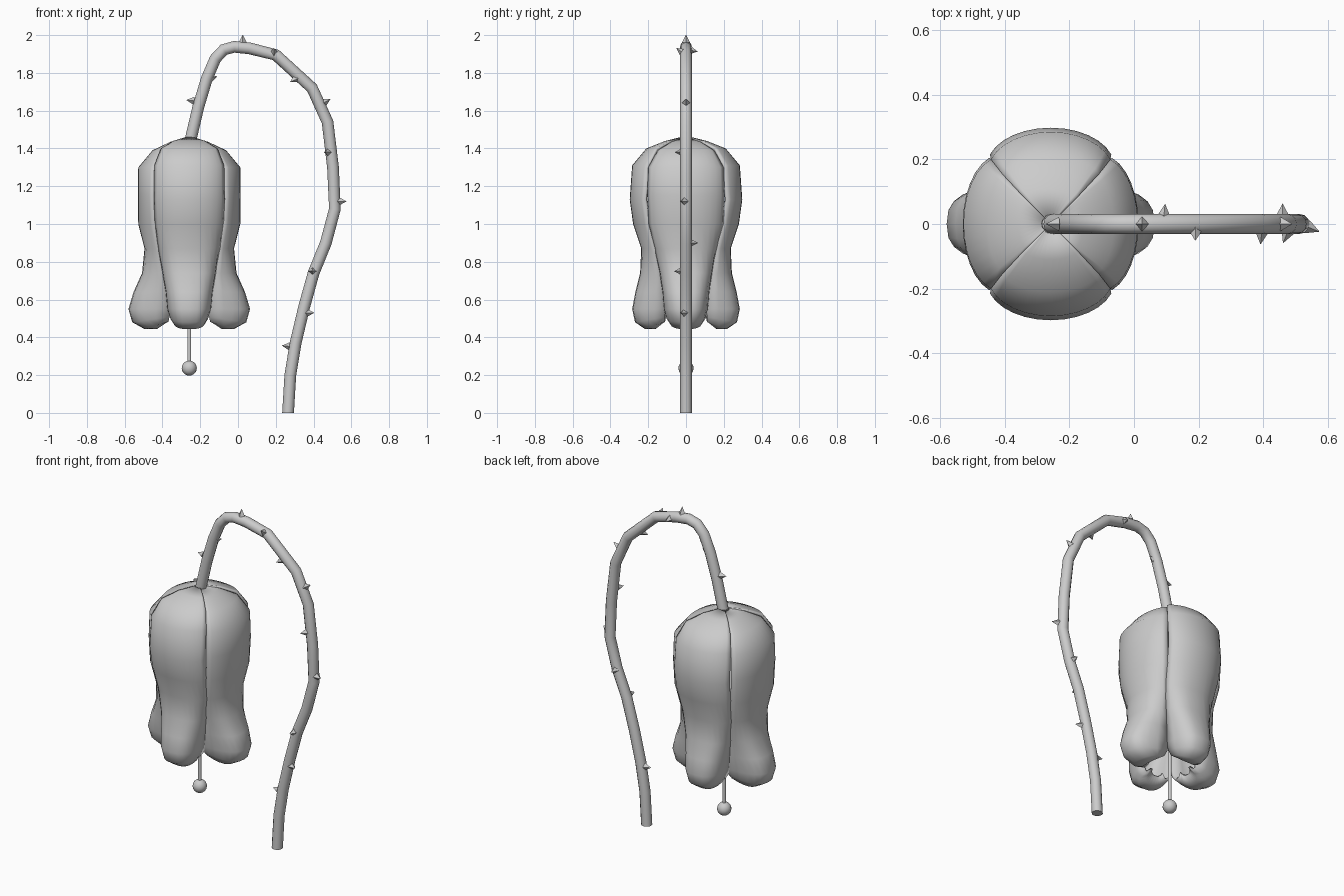
import bpy, bmesh, math
from mathutils import Vector, Matrix

if "Cube" in bpy.data.objects:
    bpy.data.objects.remove(bpy.data.objects["Cube"])

CX = -0.258  # flower axis


def finish(bm, name, angle=50):
    bmesh.ops.recalc_face_normals(bm, faces=bm.faces)
    me = bpy.data.meshes.new(name)
    bm.to_mesh(me)
    bm.free()
    ob = bpy.data.objects.new(name, me)
    bpy.context.collection.objects.link(ob)
    bpy.ops.object.select_all(action='DESELECT')
    ob.select_set(True)
    bpy.context.view_layer.objects.active = ob
    if angle:
        bpy.ops.object.shade_smooth_by_angle(angle=math.radians(angle))
    return ob


# Petal rows: z, centre radius, half width, edge depth
SIDE = [(1.455, .03, .02, .018), (1.435, .10, .08, .075), (1.39, .195, .15, .145),
        (1.30, .27, .20, .185), (1.15, .272, .205, .19), (1.0, .27, .198, .18),
        (.87, .237, .167, .155), (.74, .25, .140, .125), (.64, .295, .125, .11),
        (.55, .322, .118, .105), (.48, .302, .105, .105), (.443, .235, .085, .11),
        (.445, .17, .06, .11), (.485, .125, .035, .105)]
FRONT = [(1.46, .03, .02, .02), (1.44, .11, .085, .085), (1.40, .21, .15, .155),
         (1.31, .285, .185, .20), (1.13, .298, .188, .215), (1.0, .28, .182, .195),
         (.87, .237, .165, .16), (.74, .243, .142, .13), (.64, .268, .125, .115),
         (.55, .285, .117, .11), (.48, .27, .102, .11), (.443, .215, .083, .11),
         (.445, .16, .06, .11), (.485, .12, .035, .105)]


def petal(name, rows, turn):
    bm = bmesh.new()
    n, amax = 12, math.radians(72)
    rot = Matrix.Rotation(turn, 3, 'Z')
    grid = []
    for z, r, w, d in rows:
        # arc-shaped section above, folded boxy channel below
        t = min(max((.95 - z) / .25, 0), 1)
        lift = 0.04 * min(max((.55 - z) / .1, 0), 1)
        line = []
        for i in range(n + 1):
            u = 2 * i / n - 1
            a, b = amax * u, abs(u) * math.pi / 2
            k1 = (math.cos(a) - math.cos(amax)) / (1 - math.cos(amax))
            s1 = math.sin(a) / math.sin(amax)
            k2 = max(math.cos(b), 0) ** .75
            s2 = math.copysign(math.sin(b) ** .75, u)
            k, s = k1 + (k2 - k1) * t, s1 + (s2 - s1) * t
            p = rot @ Vector((d + (r - d) * k, w * s, z + lift * (1 - k)))
            line.append(bm.verts.new(p + Vector((CX, 0, 0))))
        grid.append(line)
    for a, b in zip(grid, grid[1:]):
        for i in range(n):
            bm.faces.new((a[i], b[i], b[i + 1], a[i + 1]))
    ob = finish(bm, name)
    # make normals face outward so the thickness grows inward
    out = rot @ Vector((1, 0, 0))
    if sum(p.normal.dot(out) * p.area for p in ob.data.polygons) < 0:
        ob.data.flip_normals()
    s = ob.modifiers.new("thickness", 'SOLIDIFY')
    s.thickness, s.offset = 0.015, -1


for i, nm in enumerate(("right", "back", "left", "front")):
    petal("petal_" + nm, FRONT if i % 2 else SIDE, i * math.pi / 2)

# Curved stem
PATH = [(.265, 0), (.277, .2), (.305, .37), (.35, .56), (.40, .74), (.465, .90),
        (.513, 1.08), (.503, 1.3), (.474, 1.54), (.392, 1.72), (.20, 1.895), (.06, 1.93),
        (-.02, 1.938), (-.075, 1.923), (-.12, 1.875), (-.165, 1.77), (-.21, 1.62), (-.25, 1.45)]
bm = bmesh.new()
pts = [Vector((x, 0, z)) for x, z in PATH]
rings = []
for i, p in enumerate(pts):
    t = (pts[min(i + 1, len(pts) - 1)] - pts[max(i - 1, 0)]).normalized()
    if i == 0:
        t = Vector((0, 0, 1))
    side = Vector((0, 1, 0))
    nrm = side.cross(t)
    rings.append([bm.verts.new(p + 0.031 * (nrm * math.cos(a) + side * math.sin(a)))
                  for a in [j * math.tau / 12 for j in range(12)]])
for a, b in zip(rings, rings[1:]):
    for j in range(12):
        bm.faces.new((a[j], a[j - 1], b[j - 1], b[j]))
bm.faces.new(rings[0])
bm.faces.new(rings[-1])
finish(bm, "stem")

# Thorns: stem centre x, z, then pointing direction
THORNS = [(.295, .35, (-1, .1, .1)), (.345, .53, (.9, -.4, 0)), (.398, .75, (-.1, -1, 0)),
          (.46, .90, (0, 1, 0)), (.515, 1.12, (1, -.4, 0)), (.485, 1.38, (-.4, -1, 0)),
          (.435, 1.63, (.85, 0, .5)), (.325, 1.78, (-.7, -.4, -.4)), (.19, 1.895, (0, -.7, .5)),
          (.09, 1.925, (.1, 1, -.2)), (.025, 1.938, (0, 0, 1)), (-.17, 1.76, (.8, 0, .3)),
          (-.21, 1.65, (-1, 0, .1))]
bm = bmesh.new()
for x, z, d in THORNS:
    d = Vector(d).normalized()
    m = (Matrix.Translation(Vector((x, 0, z)) + d * 0.043)
         @ d.to_track_quat('Z', 'Y').to_matrix().to_4x4())
    bmesh.ops.create_cone(bm, cap_ends=True, segments=4, radius1=0.022, radius2=0,
                          depth=0.042, matrix=m)
finish(bm, "thorns", 0)

# Pistil with round tip
bm = bmesh.new()
bmesh.ops.create_cone(bm, cap_ends=True, segments=10, radius1=0.011, radius2=0.011,
                      depth=1.16, matrix=Matrix.Translation((CX, 0, .84)))
bmesh.ops.create_uvsphere(bm, u_segments=16, v_segments=10, radius=0.04,
                          matrix=Matrix.Translation((CX, 0, .237)))
finish(bm, "pistil")
